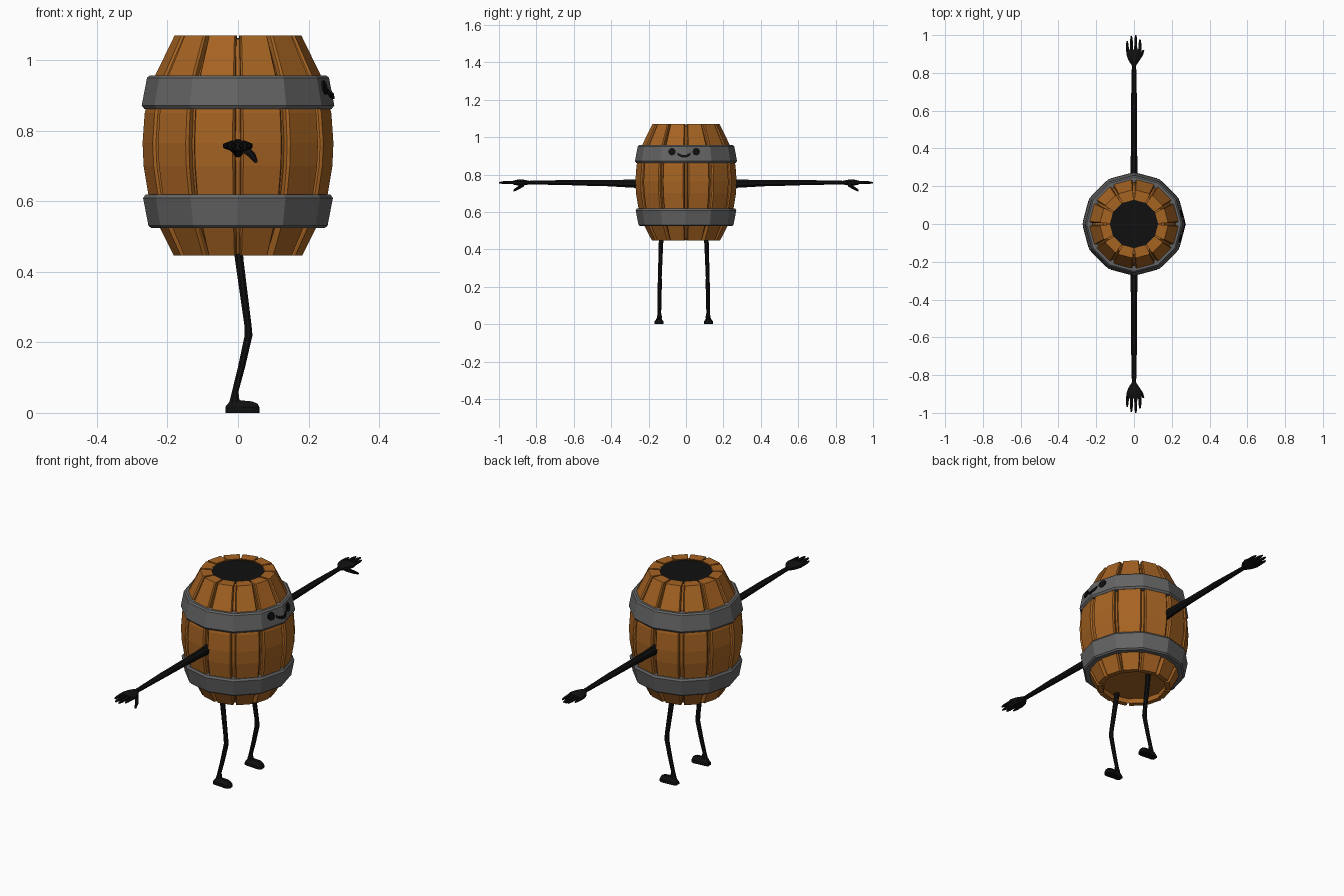
import bpy, bmesh, math
from mathutils import Vector

if "Cube" in bpy.data.objects:
    bpy.data.objects.remove(bpy.data.objects["Cube"])


def material(name, col):
    m = bpy.data.materials.new(name)
    m.diffuse_color = (*col, 1)
    m.use_nodes = True
    m.node_tree.nodes["Principled BSDF"].inputs["Base Color"].default_value = m.diffuse_color
    return m


WOOD = material("warm wood", (0.38, 0.125, 0.016))
IRON = material("iron grey", (0.13, 0.13, 0.13))
BLACK = material("black", (0.005, 0.005, 0.005))
N = 12


def finish(bm, name, mat):
    bmesh.ops.recalc_face_normals(bm, faces=bm.faces)
    me = bpy.data.meshes.new(name)
    bm.to_mesh(me)
    bm.free()
    me.materials.append(mat)
    ob = bpy.data.objects.new(name, me)
    bpy.context.collection.objects.link(ob)
    return ob


def skin(bm, rings, cap=True):
    """Bridge successive closed rings of points."""
    vs = [[bm.verts.new(p) for p in r] for r in rings]
    for a, b in zip(vs, vs[1:]):
        for i in range(len(a)):
            j = (i + 1) % len(a)
            bm.faces.new((a[i], a[j], b[j], b[i]))
    if cap:
        bm.faces.new(vs[0][::-1])
        bm.faces.new(vs[-1])


def polar(r, a, z):
    return Vector((r * math.cos(a), r * math.sin(a), z))


def lathe(name, prof, mat, cap):
    bm = bmesh.new()
    rings = [[polar(r, 2 * math.pi * i / N, z) for i in range(N)] for r, z in prof]
    skin(bm, rings, cap)
    bmesh.ops.remove_doubles(bm, verts=bm.verts, dist=1e-5)
    return finish(bm, name, mat)


def limb(bm, sections, u, v, sides=8):
    """Loft of elliptical sections (centre, half-width on u, half-width on v)."""
    u, v = Vector(u), Vector(v)
    rings = []
    for c, a, b in sections:
        ring = []
        for i in range(sides):
            t = 2 * math.pi * (i + 0.5) / sides
            p = Vector(c) + u * a * math.cos(t) + v * b * math.sin(t)
            p.z = max(p.z, 0)
            ring.append(p)
        rings.append(ring)
    skin(bm, rings)


# Staves: separate bulging boards with chamfered grooves between them
PROFILE = [(0.182, 0.446), (0.222, 0.525), (0.253, 0.61), (0.268, 0.70),
           (0.271, 0.765), (0.265, 0.85), (0.236, 0.955), (0.180, 1.07)]
bm = bmesh.new()
for k in range(N):
    mid = 2 * math.pi * (k + 0.5) / N
    rings = []
    for r, z in PROFILE:
        inner = 0.127 if z > 1 else r - 0.025
        ho, hm, hi = (math.radians(d) for d in (11.8, 13.2, 13.6))
        rings.append([polar(inner, mid - hi, z), polar(r - 0.007, mid - hm, z),
                      polar(r, mid - ho, z), polar(r, mid + ho, z),
                      polar(r - 0.007, mid + hm, z), polar(inner, mid + hi, z)])
    skin(bm, rings)
finish(bm, "barrel_staves", WOOD)

# Core behind the grooves, with a recessed bottom board
core = [(0.155, 0.47), (0.158, 0.45)]
core += [(r - 0.02, z) for r, z in PROFILE[1:-1]] + [(0.16, 1.06), (0.12, 1.06)]
core_ob = lathe("barrel_core", core, WOOD, True)

# Dark opening at the top
lathe("barrel_opening", [(0.129, 1.055), (0.129, 1.063)], BLACK, True)

# Iron hoops, mirrored about the middle of the barrel
HOOP = [(0.22, 0.957), (0.250, 0.957), (0.258, 0.950), (0.273, 0.872),
        (0.266, 0.862), (0.235, 0.862), (0.22, 0.957)]
lathe("upper_hoop", HOOP, IRON, False)
lathe("lower_hoop", [(r - 0.004, 1.481 - z) for r, z in HOOP], IRON, False)


# Face on the upper hoop: thin plates laid over its two +x facets
def hoop_point(y, z, off):
    r = 0.258 + (0.950 - z) / 0.078 * 0.015
    return Vector((r - abs(y) * math.tan(math.pi / N) + off, y, z))


def plate(bm, outline):
    skin(bm, [[hoop_point(y, z, o) for y, z in outline] for o in (-0.003, 0.005)])


bm = bmesh.new()
for y in (-0.075, 0.055):
    plate(bm, [(y + 0.02 * math.cos(i * math.pi / 6),
                0.922 + 0.02 * math.sin(i * math.pi / 6)) for i in range(12)])
finish(bm, "eyes", BLACK)

bm = bmesh.new()
ys = [-0.045, -0.034, -0.022, -0.010, 0.0, 0.012, 0.025]
for a, b in zip(ys, ys[1:]):
    za, zb = (0.897 + 12 * (y + 0.01) ** 2 for y in (a, b))
    plate(bm, [(a, za - 0.007), (b, zb - 0.007), (b, zb + 0.007), (a, za + 0.007)])
finish(bm, "mouth", BLACK)

# Arms and hands
X, Y, Z = (1, 0, 0), (0, 1, 0), (0, 0, 1)
FINGERS = [(-0.034, 0.968), (-0.013, 0.995), (0.009, 1.0), (0.030, 0.978)]
for s, side in ((-1, "left"), (1, "right")):
    bm = bmesh.new()
    limb(bm, [((0, s * y, z), a, b) for y, z, a, b in (
        (0.20, 0.750, 0.026, 0.034), (0.27, 0.751, 0.021, 0.024),
        (0.42, 0.754, 0.017, 0.018), (0.58, 0.756, 0.016, 0.016),
        (0.62, 0.757, 0.018, 0.015), (0.72, 0.757, 0.015, 0.013),
        (0.86, 0.757, 0.012, 0.010))], X, Z)
    finish(bm, side + "_arm", BLACK)

    bm = bmesh.new()
    limb(bm, [((0, s * y, 0.757), a, b) for y, a, b in (
        (0.84, 0.013, 0.011), (0.87, 0.034, 0.017),
        (0.90, 0.044, 0.017), (0.925, 0.041, 0.011))], X, Z)
    for x, end in FINGERS:
        limb(bm, [((x, s * 0.91, 0.757), 0.010, 0.009),
                  ((x * 1.05, s * (end - 0.02), 0.757), 0.008, 0.007),
                  ((x * 1.05, s * end, 0.756), 0.004, 0.004)], X, Z, 6)
    limb(bm, [((0.018, s * 0.865, 0.750), 0.013, 0.013),
              ((0.040, s * 0.895, 0.730), 0.010, 0.010),
              ((0.050, s * 0.922, 0.714), 0.006, 0.006)], X, Z, 6)
    finish(bm, side + "_hand", BLACK)

# Legs and feet
for s, side in ((-1, "left"), (1, "right")):
    y0 = -0.012
    bm = bmesh.new()
    limb(bm, [((x, y0 + s * y, z), a, a) for x, y, z, a in (
        (-0.002, 0.118, 0.49, 0.014), (0.004, 0.122, 0.43, 0.013),
        (0.028, 0.128, 0.25, 0.011), (0.030, 0.128, 0.22, 0.012),
        (0.010, 0.129, 0.13, 0.011), (-0.008, 0.130, 0.06, 0.010),
        (-0.010, 0.130, 0.03, 0.016))], X, Y)
    finish(bm, side + "_leg", BLACK)

    bm = bmesh.new()
    limb(bm, [((x, y0 + s * 0.132, 0.004), a, b) for x, a, b in (
        (-0.036, 0.014, 0.014), (-0.024, 0.019, 0.030), (-0.010, 0.020, 0.040),
        (0.008, 0.021, 0.034), (0.040, 0.025, 0.031),
        (0.055, 0.020, 0.024), (0.061, 0.012, 0.013))], Y, Z)
    finish(bm, side + "_foot", BLACK)
